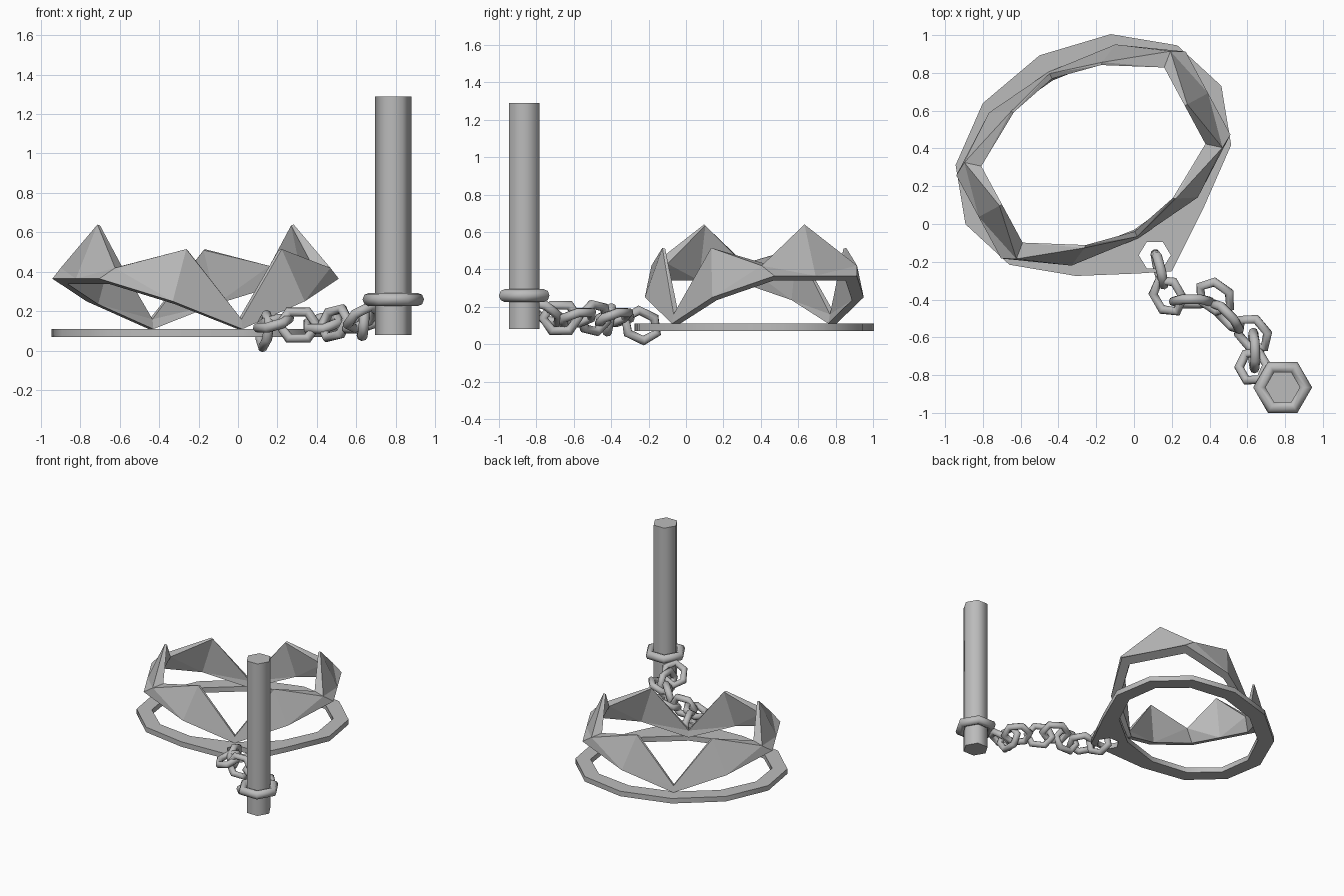
import bpy, bmesh
from math import sin, cos, pi, radians
from mathutils import Vector, Matrix, Euler

cube = bpy.data.objects.get("Cube")
if cube:
    bpy.data.objects.remove(cube, do_unlink=True)

iron = bpy.data.materials.new("iron_grey")
iron.use_nodes = True
iron.diffuse_color = (0.5, 0.5, 0.5, 1)
iron.node_tree.nodes["Principled BSDF"].inputs["Base Color"].default_value = (0.5, 0.5, 0.5, 1)

# Trap frame: p points from the centre to a jaw, h runs along the hinge line
CENTRE = Vector((-0.215, 0.365, 0))
P = Vector((0.88, 0.475, 0))
H = Vector((0.475, -0.88, 0))


def trap(p, h, z=0.0):
    return CENTRE + P * p + H * h + Vector((0, 0, z))


def finish(obj, smooth=None):
    obj.data.materials.clear()
    obj.data.materials.append(iron)
    bpy.ops.object.select_all(action='DESELECT')
    obj.select_set(True)
    bpy.context.view_layer.objects.active = obj
    if smooth:
        bpy.ops.object.shade_smooth_by_angle(angle=radians(smooth))
    return obj


def from_bmesh(name, bm, smooth=None):
    bmesh.ops.recalc_face_normals(bm, faces=bm.faces[:])
    me = bpy.data.meshes.new(name)
    bm.to_mesh(me)
    bm.free()
    obj = bpy.data.objects.new(name, me)
    bpy.context.collection.objects.link(obj)
    return finish(obj, smooth)


def bridge(bm, sections, closed):
    """Skin a list of equal cross-sections into a tube."""
    rows = [[bm.verts.new(c) for c in s] for s in sections]
    n = len(rows[0])
    for i in range(len(rows) - (0 if closed else 1)):
        a, b = rows[i], rows[(i + 1) % len(rows)]
        for j in range(n):
            k = (j + 1) % n
            bm.faces.new((a[j], a[k], b[k], b[j]))
    if not closed:
        bm.faces.new(rows[0])
        bm.faces.new(rows[-1])


# Base plate: oval ring with a spout that carries the chain hole
def oval(a, b):
    return [trap(a * cos(i * pi / 6), b * sin(i * pi / 6)) for i in range(12)]


outer = oval(0.77, 0.60)
outer[3:4] = [Vector((0.20, -0.25, 0)), Vector((0.02, -0.262, 0))]
hole = [Vector((0.11 + 0.085 * cos(i * pi / 3), -0.165 + 0.08 * sin(i * pi / 3), 0)) for i in range(6)]
curve = bpy.data.curves.new("base_plate", 'CURVE')
curve.dimensions = '2D'
curve.fill_mode = 'BOTH'
curve.extrude = 0.02
for loop in (outer, oval(0.66, 0.48), hole):
    spline = curve.splines.new('POLY')
    spline.points.add(len(loop) - 1)
    for pt, co in zip(spline.points, loop):
        pt.co = (co.x, co.y, 0, 1)
    spline.use_cyclic_u = True
base = bpy.data.objects.new("base_plate", curve)
bpy.context.collection.objects.link(base)
base.location.z = 0.09
finish(base)
bpy.ops.object.convert(target='MESH')


# Jaws: each station is outer foot, outer top, inner top, inner foot
def foot(p, h):
    return (p, h, 0.11 + 0.37 * p)


half = [
    (foot(0, 0.50), (0, 0.49, 0.16), (0, 0.46, 0.16), foot(0, 0.45)),
    (foot(0.38, 0.46), (0.275, 0.41, 0.515), (0.262, 0.40, 0.51), foot(0.34, 0.41)),
    (foot(0.69, 0.25), (0.62, 0.29, 0.42), (0.55, 0.23, 0.43), foot(0.62, 0.22)),
]
middle = (foot(0.69, 0), (0.565, 0, 0.64), (0.55, 0, 0.635), foot(0.62, 0))
stations = half + [middle] + [tuple((p, -h, z) for p, h, z in s) for s in reversed(half)]
for name, side in (("left_jaw", 1), ("right_jaw", -1)):
    bm = bmesh.new()
    bridge(bm, [[trap(side * p, h, z) for p, h, z in s] for s in stations], False)
    bmesh.ops.triangulate(bm, faces=bm.faces[:])
    from_bmesh(name, bm)

# Stake
bm = bmesh.new()
bmesh.ops.create_cone(bm, cap_ends=True, segments=6, radius1=0.093, radius2=0.093, depth=1.21,
                      matrix=Matrix.Translation((0.787, -0.865, 0.685)) @ Matrix.Rotation(pi / 6, 4, 'Z'))
for f in bm.faces:
    f.normal_update()
if max(v.co.x for v in bm.verts) < 0.875:
    bmesh.ops.rotate(bm, verts=bm.verts[:], cent=(0.787, -0.865, 0), matrix=Matrix.Rotation(pi / 6, 3, 'Z'))
from_bmesh("stake", bm, 65)


# Six-cornered rings: stake collar and chain links
def hex_ring(name, centre, rx, ry, tube, turn=(0, 0, 0)):
    place = Matrix.Translation(centre) @ Euler([radians(t) for t in turn], 'XYZ').to_matrix().to_4x4()
    sections = []
    for i in range(6):
        a = i * pi / 3
        out = Vector((cos(a), sin(a), 0))
        mid = Vector((rx * cos(a), ry * sin(a), 0))
        sections.append([place @ (mid + out * tube * cos(t) + Vector((0, 0, tube * sin(t))))
                         for t in (j * pi / 4 for j in range(8))])
    bm = bmesh.new()
    bridge(bm, sections, True)
    from_bmesh(name, bm, 65)


hex_ring("stake_collar", (0.787, -0.865, 0.26), 0.122, 0.122, 0.034)

# Chain: centre, then roll, pitch and heading in degrees
links = [
    ((0.135, -0.24, 0.10), (85, -25, -75)),
    ((0.18, -0.38, 0.14), (20, 0, -60)),
    ((0.305, -0.41, 0.13), (80, 0, 0)),
    ((0.43, -0.385, 0.14), (25, 0, -35)),
    ((0.49, -0.49, 0.14), (75, -10, -45)),
    ((0.63, -0.58, 0.14), (25, 0, -50)),
    ((0.635, -0.67, 0.14), (85, 0, -88)),
    ((0.63, -0.755, 0.17), (10, -35, -60)),
]
for i, (centre, turn) in enumerate(links):
    hex_ring(f"chain_link_{i + 1}", centre, 0.095, 0.078, 0.026, turn)
